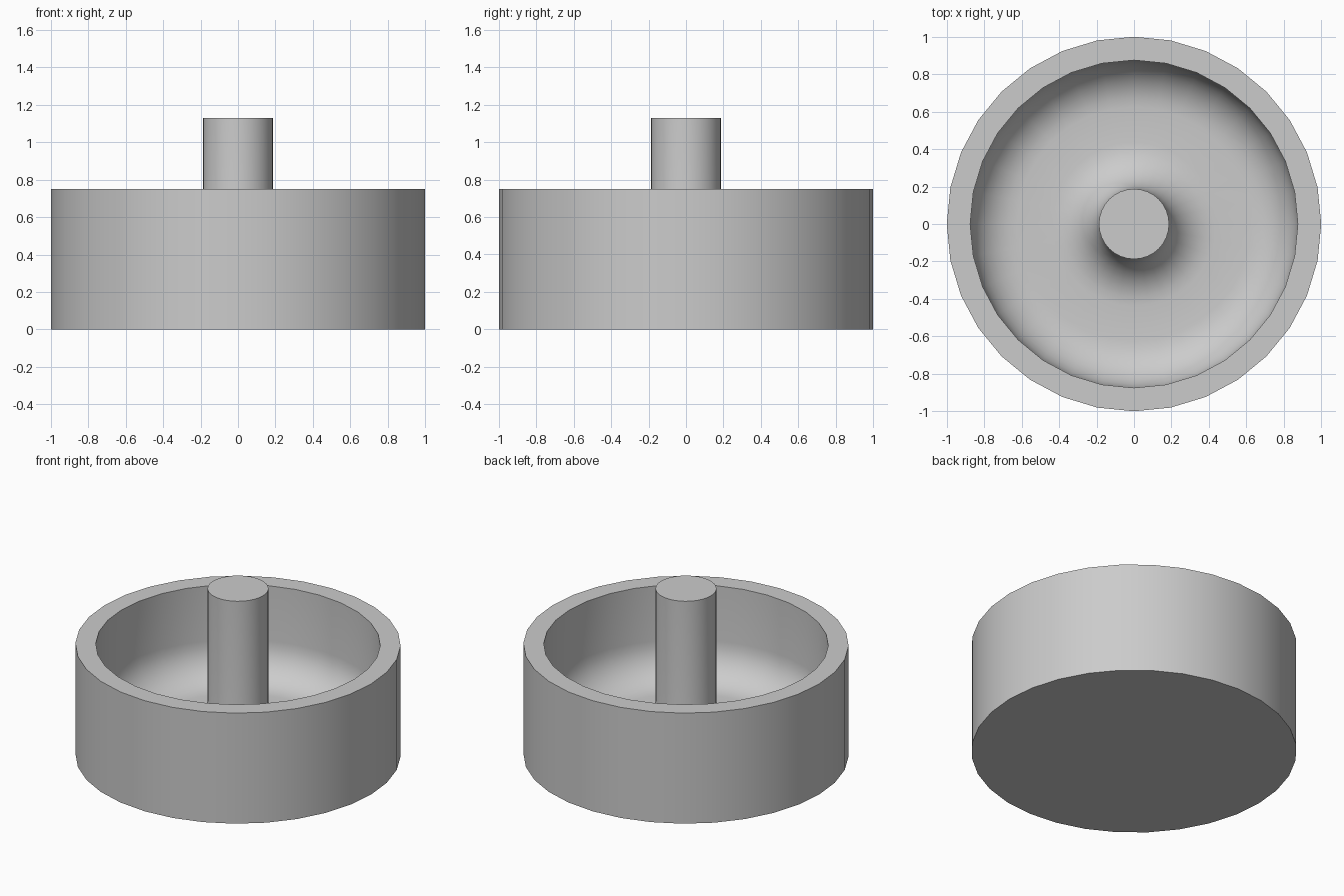
import bpy, bmesh
from math import sin, cos, pi, radians
from mathutils import Vector

if "Cube" in bpy.data.objects:
    bpy.data.objects.remove(bpy.data.objects["Cube"], do_unlink=True)

SEGMENTS = 32
FILLET = 0.25
FLOOR = 0.125
POST_R, POST_TOP = 0.1875, 1.13
RIM_R, INNER_R, RIM_Z = 1.0, 0.875, 0.75


def material(name, rgb):
    mat = bpy.data.materials.new(name)
    mat.use_nodes = True
    mat.diffuse_color = (*rgb, 1)
    mat.node_tree.nodes["Principled BSDF"].inputs["Base Color"].default_value = (*rgb, 1)
    return mat


def arc(cx, cz, start, end, steps=8):
    """Quarter fillet in the profile plane, angles in degrees."""
    angles = [radians(start + (end - start) * i / steps) for i in range(steps + 1)]
    return [(cx + FILLET * cos(a), cz + FILLET * sin(a)) for a in angles]


def lathe(name, profile, mat):
    bm = bmesh.new()
    verts = [bm.verts.new((0, -r, z)) for r, z in profile]
    edges = [bm.edges.new(pair) for pair in zip(verts, verts[1:])]
    bmesh.ops.spin(bm, geom=verts + edges, cent=(0, 0, 0), axis=(0, 0, 1),
                   angle=2 * pi, steps=SEGMENTS)
    bmesh.ops.remove_doubles(bm, verts=bm.verts[:], dist=0.0005)
    bmesh.ops.recalc_face_normals(bm, faces=bm.faces[:])
    mesh = bpy.data.meshes.new(name)
    bm.to_mesh(mesh)
    bm.free()
    mesh.materials.append(mat)
    obj = bpy.data.objects.new(name, mesh)
    bpy.context.collection.objects.link(obj)
    bpy.ops.object.select_all(action="DESELECT")
    obj.select_set(True)
    bpy.context.view_layer.objects.active = obj
    bpy.ops.object.shade_smooth_by_angle(angle=radians(35))
    return obj


# Dish with a rounded trough, flowing up into the centre post
fillet_z = FLOOR + FILLET
profile = [(0, 0), (RIM_R, 0), (RIM_R, RIM_Z), (INNER_R, RIM_Z)]
profile += arc(INNER_R - FILLET, fillet_z, 0, -90)
profile += arc(POST_R + FILLET, fillet_z, 270, 180)
profile += [(POST_R, POST_TOP), (0, POST_TOP)]
lathe("dish_with_centre_post", profile, material("light_grey", (0.6, 0.6, 0.6)))
